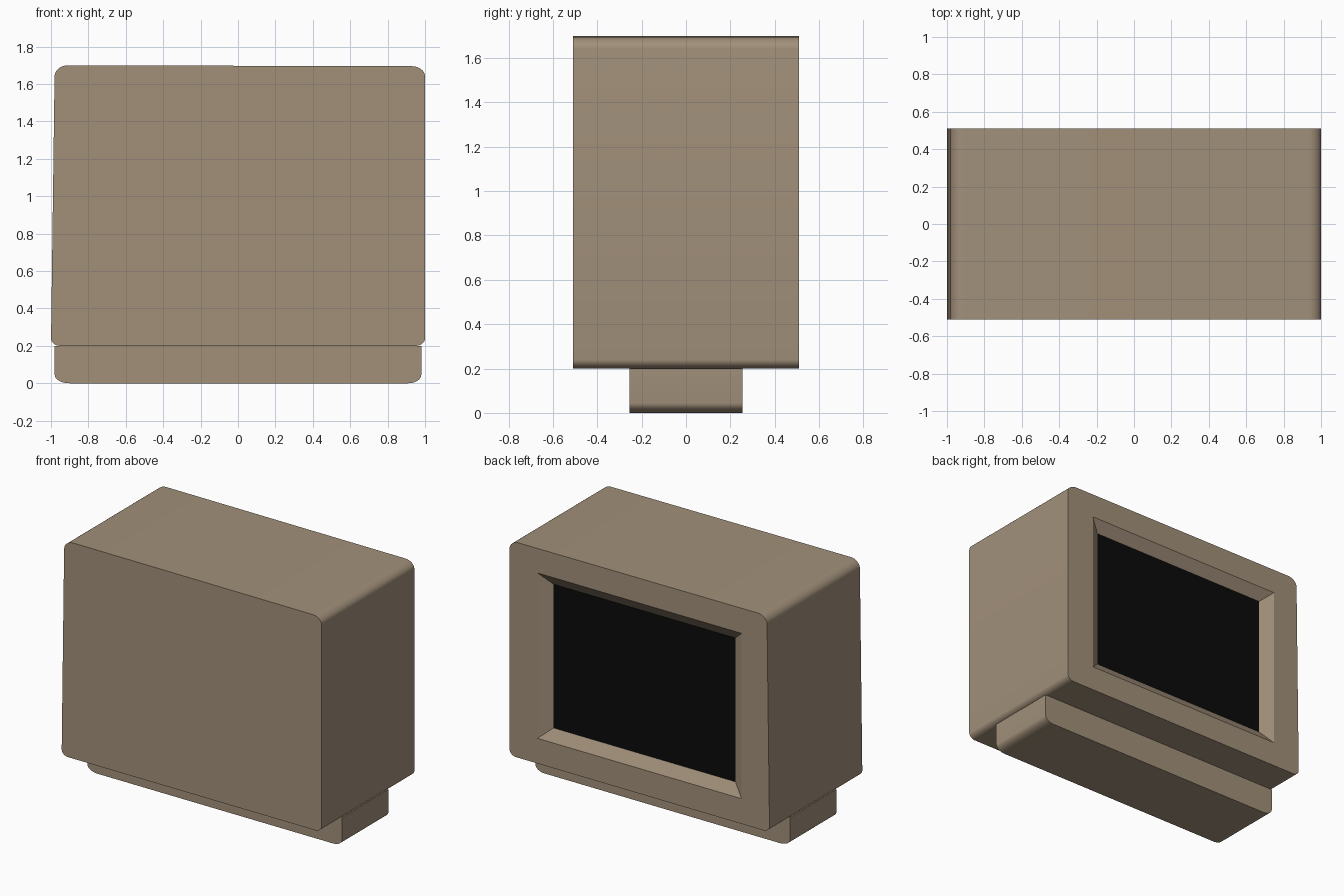
import bpy, bmesh, math
from mathutils import Vector

if "Cube" in bpy.data.objects:
    bpy.data.objects.remove(bpy.data.objects["Cube"])


def material(name, rgb):
    m = bpy.data.materials.new(name)
    m.diffuse_color = (*rgb, 1)
    m.use_nodes = True
    m.node_tree.nodes["Principled BSDF"].inputs["Base Color"].default_value = m.diffuse_color
    return m


CASE = material("tan_plastic", (0.36, 0.28, 0.195))
DARK = material("dark_glass", (0.003, 0.003, 0.003))


def rounded_outline(corners, steps=8):
    """Corners are (x, z, radius_x, radius_z); returns a rounded (x, z) outline."""
    pts, n = [], len(corners)
    for i, (x, z, rx, rz) in enumerate(corners):
        c = Vector((x, z))
        ends = []
        for k in (i - 1, (i + 1) % n):
            d = (Vector(corners[k][:2]) - c).normalized()
            ends.append(d * (rx if abs(d.x) > abs(d.y) else rz))
        if rx == 0:
            pts.append(c)
            continue
        for s in range(steps + 1):
            a = math.pi / 2 * s / steps
            pts.append(c + ends[0] * (1 - math.sin(a)) + ends[1] * (1 - math.cos(a)))
    return pts


def ring(bm, pts, y):
    return [bm.verts.new((x, y, z)) for x, z in pts]


def bridge(bm, a, b):
    for i in range(len(a)):
        j = (i + 1) % len(a)
        bm.faces.new((a[i], a[j], b[j], b[i]))


def finish(bm, name, mat, smooth=True):
    bmesh.ops.recalc_face_normals(bm, faces=bm.faces)
    me = bpy.data.meshes.new(name)
    bm.to_mesh(me)
    bm.free()
    me.materials.append(mat)
    ob = bpy.data.objects.new(name, me)
    bpy.context.collection.objects.link(ob)
    if smooth:
        bpy.ops.object.select_all(action='DESELECT')
        ob.select_set(True)
        bpy.context.view_layer.objects.active = ob
        bpy.ops.object.shade_smooth_by_angle(angle=math.radians(30))
    return ob


def rect(hx, z0, z1):
    return [(-hx, z0), (hx, z0), (hx, z1), (-hx, z1)]


# Cabinet: rounded block, slightly out of square, with a bevelled screen recess
D, RECESS = 0.51, 0.053
outline = rounded_outline([(-1, 0.2, 0.05, 0.04), (1, 0.2, 0.05, 0.04),
                           (1, 1.695, 0.07, 0.055), (-0.98, 1.70, 0.07, 0.06)])
opening, glass = rect(0.785, 0.375, 1.525), rect(0.70, 0.45, 1.45)
bm = bmesh.new()
front, back = ring(bm, outline, -D), ring(bm, outline, D)
bm.faces.new(front)
bridge(bm, front, back)
rim, inner = ring(bm, opening, D), ring(bm, glass, D - RECESS)
bridge(bm, rim, inner)
edges = [bm.edges.get((r[i - 1], r[i])) for r in (back, rim) for i in range(len(r))]
bmesh.ops.triangle_fill(bm, edges=edges, use_beauty=True, normal=(0, 1, 0))
floor = bm.faces.new(inner)
bmesh.ops.recalc_face_normals(bm, faces=bm.faces)
bmesh.ops.delete(bm, geom=[floor], context='FACES_ONLY')
finish(bm, "cabinet", CASE)

# Screen: dark pane at the bottom of the recess, facing +y
bm = bmesh.new()
bm.faces.new(ring(bm, glass, D - RECESS)[::-1])
me = bpy.data.meshes.new("screen")
bm.to_mesh(me)
bm.free()
me.materials.append(DARK)
bpy.context.collection.objects.link(bpy.data.objects.new("screen", me))

# Base: narrower foot with rounded lower corners
bm = bmesh.new()
foot = rounded_outline([(-0.98, 0, 0.08, 0.045), (0.98, 0, 0.07, 0.045),
                        (0.98, 0.2, 0, 0), (-0.98, 0.2, 0, 0)])
front, back = ring(bm, foot, -0.255), ring(bm, foot, 0.255)
bm.faces.new(front)
bm.faces.new(back)
bridge(bm, front, back)
finish(bm, "base", CASE)
